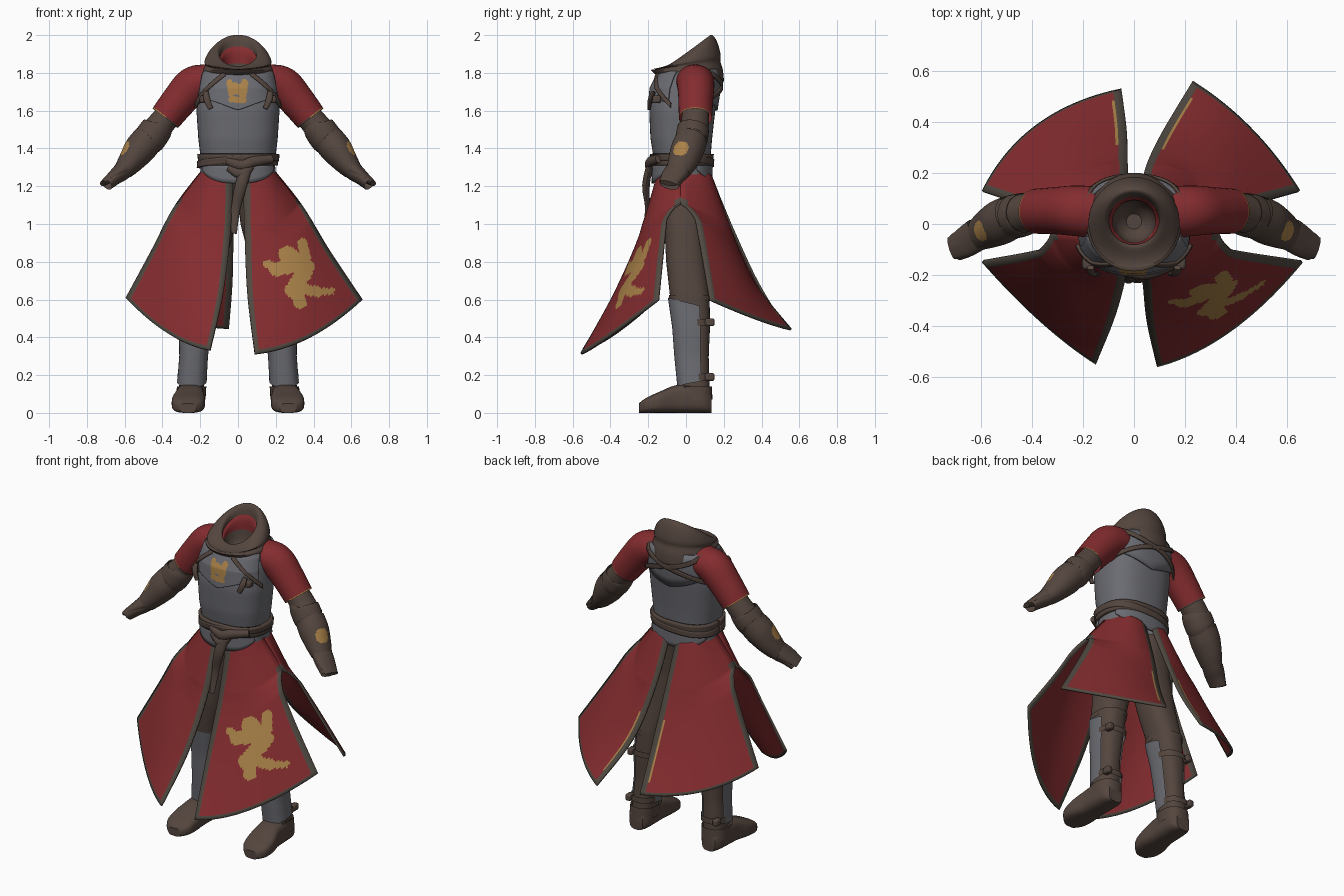
import bpy, bmesh, math
from mathutils import Vector

if "Cube" in bpy.data.objects:
    bpy.data.objects.remove(bpy.data.objects["Cube"])
pi = math.pi

def material(name, rgb):
    m = bpy.data.materials.new(name)
    m.diffuse_color = (*rgb, 1)
    m.use_nodes = True
    m.node_tree.nodes["Principled BSDF"].inputs["Base Color"].default_value = m.diffuse_color
    return m
RED = material("red cloth", (.23, .025, .028))
GREY = material("grey steel", (.145, .147, .165))
BROWN = material("brown leather", (.088, .060, .048))
TRIM = material("grey brown trim", (.080, .066, .053))
GOLD = material("gold", (.40, .22, .065))

# ---------- helpers ----------
def finish(name, bm, mats, thick=0, moff=0, outward=False):
    bmesh.ops.recalc_face_normals(bm, faces=bm.faces)
    if outward and sum(f.normal.x * f.calc_center_median().x + f.normal.y * f.calc_center_median().y for f in bm.faces) < 0:
        bmesh.ops.reverse_faces(bm, faces=bm.faces)
    me = bpy.data.meshes.new(name)
    bm.to_mesh(me)
    bm.free()
    ob = bpy.data.objects.new(name, me)
    bpy.context.collection.objects.link(ob)
    for m in mats:
        me.materials.append(m)
    bpy.context.view_layer.objects.active = ob
    ob.select_set(True)
    bpy.ops.object.shade_smooth_by_angle(angle=math.radians(40))
    ob.select_set(False)
    if thick:
        s = ob.modifiers.new("thickness", 'SOLIDIFY')
        s.thickness, s.offset, s.material_offset = thick, -1, moff
    return ob

def skin(name, rows, mats, rule=None, closed=True, caps=(), **kw):
    bm = bmesh.new()
    V = [[bm.verts.new(p) for p in r] for r in rows]
    n = len(rows[0])
    for i in range(len(V) - 1):
        for j in range(n if closed else n - 1):
            k = (j + 1) % n
            f = bm.faces.new((V[i][j], V[i][k], V[i + 1][k], V[i + 1][j]))
            if rule:
                f.material_index = rule(i, j, f.calc_center_median())
    for c in caps:
        bm.faces.new(V[c])
    return finish(name, bm, mats, **kw)

def interp(K, t):
    n = len(K) - 1
    i = min(int(t * n), n - 1)
    f = t * n - i
    q = (K[max(i - 1, 0)], K[i], K[i + 1], K[min(i + 2, n)])
    return [.5 * (2 * b + (c - a) * f + (2 * a - 5 * b + 4 * c - d) * f * f + (3 * b - a - 3 * c + d) * f ** 3)
            for a, b, c, d in zip(*q)]

def se(v, e=.82):
    return math.copysign(abs(v) ** e, v)

def tube(name, K, mats, steps=24, n=28, s=1, **kw):
    # K: x, y, z, radius across y, other radius
    rows = []
    for i in range(steps + 1):
        t = i / steps
        x, y, z, ra, rb = interp(K, t)
        d = (Vector(interp(K, min(t + .02, 1))[:3]) - Vector(interp(K, max(t - .02, 0))[:3])).normalized()
        u = Vector((0, 1, 0)); u = (u - d * u.dot(d)).normalized()
        w = d.cross(u)
        ring = [Vector((x, y, z)) + u * ra * math.cos(2 * pi * j / n) + w * rb * math.sin(2 * pi * j / n) for j in range(n)]
        rows.append([(s * p.x, p.y, p.z) for p in ring])
    return skin(name, rows, mats, **kw)

def surface(R, s=1):
    # R: z, cx, cy, rx, ry from bottom to top
    def f(a, z, off=0):
        i = 0
        while i < len(R) - 2 and z > R[i + 1][0]:
            i += 1
        t = min(max((z - R[i][0]) / (R[i + 1][0] - R[i][0]), 0), 1)
        cx, cy, rx, ry = [p + (q - p) * t for p, q in zip(R[i][1:], R[i + 1][1:])]
        return (s * (cx + (rx + off) * se(math.cos(a))), cy + (ry + off) * se(math.sin(a)), z)
    return f

def patch(name, f, a0, a1, lo, hi, off, mats, na=48, nz=4, rule=None, **kw):
    L = lo if callable(lo) else lambda a: lo
    H = hi if callable(hi) else lambda a: hi
    A = [a0 + (a1 - a0) * j / na for j in range(na + 1)]
    rows = [[f(a, L(a) + (H(a) - L(a)) * i / nz, off) for a in A] for i in range(nz + 1)]
    return skin(name, rows, mats, rule, closed=False, **kw)

def box(name, loc, size, mat):
    bm = bmesh.new()
    bmesh.ops.create_cube(bm, size=1)
    for v in bm.verts:
        v.co = Vector(loc) + Vector(a * b for a, b in zip(v.co, size))
    b = finish(name, bm, [mat]).modifiers.new("bevel", 'BEVEL')
    b.width, b.segments = min(size) * .25, 2

def in_blobs(c, segs):
    p = Vector((c.x, c.z))
    for x0, z0, x1, z1, r in segs:
        a, b = Vector((x0, z0)), Vector((x1, z1))
        t = min(max((p - a).dot(b - a) / (b - a).length_squared, 0), 1)
        if (a + (b - a) * t - p).length < r:
            return True
    return False

# ---------- torso armour ----------
body = surface([(1.20, 0, -.02, .205, .15), (1.33, 0, -.02, .195, .148), (1.45, 0, -.025, .21, .163),
                (1.60, 0, -.02, .22, .175), (1.72, 0, -.005, .207, .178), (1.79, 0, .012, .193, .160),
                (1.825, 0, .025, .178, .14)])
patch("body_armour", body, -pi, pi, 1.22, 1.822, 0, [GREY], 64, 28)
EMBLEM = [(-.045, 1.75, -.035, 1.69, .016), (.035, 1.75, .028, 1.68, .018),
          (-.02, 1.72, .015, 1.71, .03), (-.035, 1.66, .03, 1.655, .016)]
patch("chest_plate", body, -pi / 2 - 1.2, -pi / 2 + 1.2, lambda a: 1.605 + .05 * abs(math.sin(2 * (a + pi / 2))),
      1.81, .010, [GREY, GOLD], 100, 36, lambda i, j, c: int(in_blobs(c, EMBLEM)), thick=.012, outward=True)
patch("back_plate", body, pi / 2 - 1.1, pi / 2 + 1.1, lambda a: 1.60 + .07 * abs(a - pi / 2), 1.82, .012,
      [GREY], thick=.012, outward=True)
for nm, c in (("front_fauld", -pi / 2), ("back_fauld", pi / 2)):
    patch(nm, body, c - 1.1, c + 1.1, lambda a, c=c: 1.215 + .07 * (abs(a - c) / 1.1) ** 2, 1.32, .012, [GREY], thick=.012, outward=True)

# ---------- belts and straps ----------
patch("belt", body, -pi, pi, 1.31, 1.37, .016, [BROWN], 64, thick=.016, outward=True)
patch("slanted_belt", body, -pi, pi, lambda a: 1.315 + .02 * math.cos(a + .5), lambda a: 1.35 + .02 * math.cos(a + .5),
      .021, [BROWN], 64, thick=.016, outward=True)
for s in (1, -1):
    def line(a0, a1, z0, z1, dz):
        return lambda a: z0 + (z1 - z0) * (a - a0) / (a1 - a0) + dz
    c, e = -pi / 2 + s * .25, -pi / 2 + s * 1.3
    patch("front_strap", body, c, e, line(c, e, 1.80, 1.63, -.013), line(c, e, 1.80, 1.63, .013), .020, [BROWN], thick=.014, outward=True)
    c, e = pi / 2 - s * 1.2, pi / 2 + s * 1.2
    patch("back_strap", body, c, e, line(c, e, 1.82, 1.64, -.013), line(c, e, 1.82, 1.64, .013), .024, [BROWN], thick=.012, outward=True)
    tube("strap_tail", [(s * .17, -.17, 1.70, .01, .014), (s * .165, -.19, 1.66, .012, .018), (s * .145, -.195, 1.61, .01, .014)], [BROWN], 8, 10, caps=(0, -1))
    box("strap_buckle", (s * .18, -.155, 1.66), (.045, .045, .04), BROWN)
tube("belt_knot", [(-.06, -.178, 1.335, .018, .02), (.02, -.195, 1.31, .022, .028), (.08, -.188, 1.33, .022, .028), (.18, -.145, 1.345, .018, .022)], [BROWN], 14, 14, caps=(0, -1))
tube("belt_loop", [(-.05, -.18, 1.30, .015, .02), (.02, -.20, 1.265, .022, .028), (.07, -.19, 1.31, .015, .02)], [BROWN], 12, 12, caps=(0, -1))
tube("belt_tail", [(.045, -.195, 1.30, .018, .03), (.015, -.212, 1.20, .02, .032), (-.012, -.205, 1.08, .012, .024), (-.022, -.225, .95, .008, .016)],
     [BROWN], 16, 12, caps=(0, -1))

# ---------- hood lying round the neck ----------
def tilted(name, K, mats, rule=None, steps=36, n=48, caps=()):
    # K: cy, cz, rx, ry, slope
    rows = []
    for i in range(steps + 1):
        cy, cz, rx, ry, m = interp(K, i / steps)
        rows.append([(rx * math.cos(2 * pi * j / n), cy + ry * math.sin(2 * pi * j / n),
                      cz + m * ry * math.sin(2 * pi * j / n)) for j in range(n)])
    skin(name, rows, mats, rule, caps=caps)
tilted("hood", [(.02, 1.765, .17, .168, -.13), (.018, 1.775, .183, .182, -.10), (.005, 1.815, .186, .190, .0),
                (.01, 1.84, .172, .172, .12), (.005, 1.86, .178, .178, .22), (.012, 1.895, .158, .150, .5),
                (.018, 1.918, .120, .116, .72), (.016, 1.905, .100, .098, .75), (.012, 1.87, .098, .092, .6)], [BROWN])
tilted("red_collar", [(.012, 1.875, .099, .094, .7), (.01, 1.86, .086, .084, .6), (.01, 1.825, .083, .082, .3)], [RED], steps=6)
tilted("neck_lining", [(.01, 1.835, .084, .083, .3), (.01, 1.77, .07, .07, .1), (.01, 1.72, .03, .03, 0)], [BROWN], steps=8, caps=(-1,))

# ---------- arms ----------
for s, side in ((1, "left"), (-1, "right")):
    tube(side + "_sleeve", [(.10, .04, 1.755, .095, .08), (.175, .048, 1.755, .100, .09), (.24, .052, 1.73, .098, .10),
                            (.31, .052, 1.655, .092, .093), (.385, .05, 1.56, .088, .085)], [RED, TRIM, GOLD], 40, 36, s,
         rule=lambda i, j, c: 0 if i < 39 else (2 if c.z > 1.56 else 1))
    tube(side + "_forearm", [(.35, .05, 1.60, .07, .068), (.42, .045, 1.515, .075, .072), (.50, .02, 1.42, .08, .078),
                             (.56, -.01, 1.345, .075, .065), (.61, -.04, 1.28, .062, .048), (.655, -.07, 1.245, .06, .04),
                             (.695, -.09, 1.21, .055, .034)], [BROWN], 36, 32, s)
    tube(side + "_elbow_guard", [(.425, .04, 1.515, .076, .074), (.43, .038, 1.505, .084, .084), (.465, .03, 1.455, .086, .086), (.475, .028, 1.445, .08, .08)],
         [BROWN], 12, 32, s)
    tube(side + "_bracer", [(.475, .03, 1.45, .084, .083), (.52, .008, 1.395, .088, .084), (.565, -.015, 1.335, .08, .069),
                            (.605, -.038, 1.285, .066, .053)], [BROWN, GOLD], 40, 56, s,
         rule=lambda i, j, c: int((Vector((abs(c.x), c.y, c.z)) - Vector((.605, -.03, 1.40))).length < .043))
    tube(side + "_hand_guard", [(.615, -.042, 1.285, .066, .045), (.66, -.07, 1.255, .062, .03), (.715, -.095, 1.215, .045, .015)],
         [BROWN], 12, 20, s, caps=(0, -1))

# ---------- legs and boots ----------
    legrings = [(.07, .25, .05, .066, .078), (.15, .245, .045, .066, .08), (.30, .235, .035, .064, .085), (.45, .225, .033, .075, .094),
                (.62, .205, .02, .085, .105), (.80, .165, .0, .10, .105), (1.0, .125, -.01, .112, .105), (1.22, .09, -.01, .10, .12)]
    leg = surface(legrings, s)
    patch(side + "_trouser_leg", leg, -pi, pi, .07, 1.22, 0, [BROWN], 40, 36)
    patch(side + "_greave", leg, -pi / 2 - 1.93, -pi / 2 + 1.93, lambda a: .13 + .02 * abs(a + pi / 2),
          lambda a: .61 - .012 * (a + pi / 2) ** 2, .012, [GREY], 40, 12)
    patch(side + "_boot_cuff", leg, -pi, pi, .595, .625, .006, [BROWN], 40)
    for z in (.48, .19):
        patch(side + "_greave_strap", leg, .2, pi - .2, z - .018, z + .018, .014, [BROWN], 24)
        x, y, _ = leg(.9, z, .02)
        box(side + "_greave_buckle", (x, y, z), (.035, .05, .04), BROWN)
    patch(side + "_ankle_cuff", leg, -pi, pi, .07, .14, .012, [BROWN], 40)
    rows = []
    for i in range(25):
        y, w, h, x = interp([(.135, .045, .10, .25), (.10, .068, .14, .25), (.03, .074, .155, .252), (-.06, .076, .145, .255),
                             (-.14, .088, .112, .262), (-.21, .080, .08, .265), (-.25, .042, .05, .265)], i / 24)
        rows.append([(s * (x + w * se(math.cos(2 * pi * j / 32), .7)), y, h * .5 * (1 + se(math.sin(2 * pi * j / 32), .6))) for j in range(32)])
    skin(side + "_boot", rows, [BROWN], caps=(0, -1))

# ---------- four split coat skirts ----------
BEAST = [(.155, .79, .20, .765, .022), (.20, .76, .31, .78, .036), (.26, .84, .36, .77, .045), (.34, .90, .36, .82, .026),
         (.35, .74, .29, .65, .042), (.30, .66, .33, .585, .034), (.34, .66, .42, .64, .028), (.42, .64, .495, .645, .018)]
def panel(name, inner, mid, outer, front, beast=False):
    sy = -1 if front else 1
    N, M, w = 70, 76, .033
    def P(u, v):
        I, C, O = (Vector(interp(k, v)) for k in (inner, mid, outer))
        t = max(0, 1.11 - O.z)          # arched slit at the hip
        O.y = -.03 + sy * (.07 * min(1, math.sqrt(t / .08)) + (.1 if front else .18) * t)
        return I * (2 * (u - .5) * (u - 1)) + C * (4 * u * (1 - u)) + O * (2 * u * (u - .5))
    rows = []
    for i in range(M + 1):
        v = 1 if i == M else .966 * i / (M - 1)
        e = w / ((P(1, v) - P(0, v)).length * 1.15)
        us = [0, e] + [1.35 * e + (1 - 2.35 * e) * j / N for j in range(N + 1)] + [1]
        rows.append([P(u, v) for u in us])
    last = N + 2
    def rule(i, j, c):
        if i == M - 1 or j == 0 or (j == last and c.z < 1.13):
            return 1
        if not front and j == 1 and M * .5 < i < M * .9:      # gold edging at the back vent
            return 2
        return 2 if beast and in_blobs(c, BEAST) else 0
    skin(name, rows, [RED, TRIM, GOLD, RED, TRIM, RED], rule, closed=False, thick=.012, moff=3, outward=True)

panel("front_left_skirt", [(.025, -.155, 1.25), (.035, -.245, .95), (.05, -.385, .63), (.09, -.56, .315)],
      [(.15, -.13, 1.27), (.23, -.20, 1.0), (.30, -.31, .70), (.38, -.42, .40)],
      [(.19, 0, 1.29), (.34, 0, 1.10), (.48, 0, .87), (.66, 0, .60)], True, True)
panel("front_right_skirt", [(-.025, -.155, 1.25), (-.04, -.245, .95), (-.08, -.38, .63), (-.15, -.55, .335)],
      [(-.15, -.13, 1.27), (-.23, -.20, 1.0), (-.30, -.30, .71), (-.37, -.38, .42)],
      [(-.19, 0, 1.29), (-.34, 0, 1.09), (-.46, 0, .86), (-.595, 0, .61)], True)
panel("back_left_skirt", [(.025, .135, 1.24), (.05, .235, .98), (.11, .36, .70), (.23, .56, .445)],
      [(.14, .11, 1.27), (.23, .19, 1.0), (.34, .29, .74), (.46, .375, .50)],
      [(.19, 0, 1.29), (.34, 0, 1.10), (.48, 0, .87), (.65, 0, .60)], False)
panel("back_right_skirt", [(-.02, .135, 1.24), (-.025, .25, .98), (-.03, .38, .70), (-.05, .53, .45)],
      [(-.14, .11, 1.27), (-.23, .19, 1.0), (-.30, .29, .74), (-.38, .39, .50)],
      [(-.19, 0, 1.29), (-.34, 0, 1.09), (-.46, 0, .86), (-.595, 0, .61)], False)
